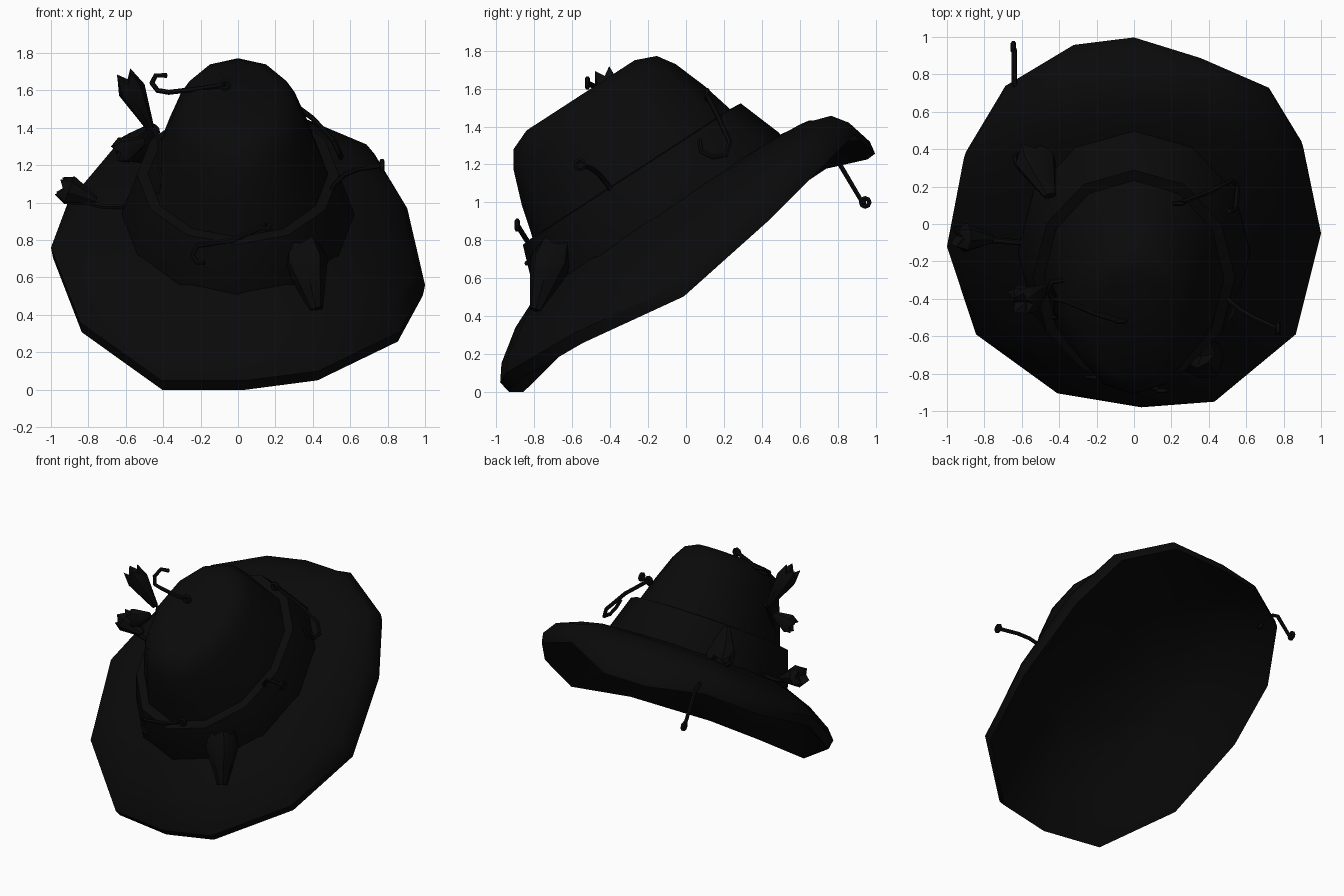
import bpy, bmesh, math
from mathutils import Vector

if "Cube" in bpy.data.objects:
    bpy.data.objects.remove(bpy.data.objects["Cube"])

black = bpy.data.materials.new("near_black")
black.diffuse_color = (0.003, 0.003, 0.003, 1)
black.use_nodes = True
black.node_tree.nodes["Principled BSDF"].inputs["Base Color"].default_value = black.diffuse_color

CA, SA = math.cos(math.radians(33)), math.sin(math.radians(33))
CY, CZ = -0.15, 0.94


def world(x, u, w):
    """Hat space (side, back, up the crown) to tilted world space."""
    return Vector((x, CY + CA * u - SA * w, CZ + SA * u + CA * w))


def local(x, y, z):
    y, z = y - CY, z - CZ
    return x, CA * y + SA * z, -SA * y + CA * z


def skin(name, rings, cap_start=False, cap_end=False, angle=40):
    """Bridge closed rings of points into one object."""
    bm = bmesh.new()
    vr = [[bm.verts.new(p) for p in r] for r in rings]
    n = len(vr[0])
    for a, b in zip(vr, vr[1:]):
        for i in range(n):
            j = (i + 1) % n
            bm.faces.new((a[i], a[j], b[j], b[i]))
    if cap_start:
        bm.faces.new(vr[0])
    if cap_end:
        bm.faces.new(vr[-1])
    bmesh.ops.recalc_face_normals(bm, faces=bm.faces)
    me = bpy.data.meshes.new(name)
    bm.to_mesh(me)
    bm.free()
    ob = bpy.data.objects.new(name, me)
    bpy.context.collection.objects.link(ob)
    me.materials.append(black)
    bpy.ops.object.select_all(action='DESELECT')
    ob.select_set(True)
    bpy.context.view_layer.objects.active = ob
    bpy.ops.object.shade_smooth_by_angle(angle=math.radians(angle))
    return ob


# Crown: twelve-sided oval lathe, (side radius, back radius, height)
def oval(rx, ru, w, n=12):
    return [world(rx * math.cos(2 * math.pi * i / n), ru * math.sin(2 * math.pi * i / n), w)
            for i in range(n)]


skin("crown", [oval(*p) for p in (
    (0.50, 0.64, 0.20), (0.48, 0.62, 0.26), (0.42, 0.575, 0.43), (0.35, 0.51, 0.61),
    (0.30, 0.45, 0.70), (0.21, 0.34, 0.745))], cap_end=True)

# Band around the crown base
skin("hat_band", [oval(*p) for p in (
    (0.62, 0.77, -0.03), (0.62, 0.77, 0.01), (0.54, 0.685, 0.25), (0.48, 0.62, 0.255))])

# Brim edge, read round from the front
edge = [(0.04, -0.98, 0.05), (0.43, -0.95, 0.10), (0.865, -0.59, 0.31), (1.0, -0.05, 0.56),
        (0.905, 0.41, 0.97), (0.73, 0.70, 1.26), (0.36, 0.86, 1.42), (0, 0.97, 1.32),
        (-0.325, 0.93, 1.29), (-0.695, 0.71, 1.24), (-0.91, 0.35, 1.0), (-1.0, -0.12, 0.76),
        (-0.845, -0.59, 0.36), (-0.41, -0.905, 0.05)]
outer = [local(*p) for p in edge]
angles = [math.atan2(u / 0.77, x / 0.62) for x, u, w in outer]


def brim_ring(t, k, back, drop=0.0):
    ring = []
    for (x, u, w), a in zip(outer, angles):
        c, s = 0.62 * math.cos(a), 0.77 * math.sin(a)
        kk = k - back * max(0, math.sin(a))
        ring.append(world(c + (x - c) * t, s + (u - s) * t, w * kk - drop))
    return ring


def inner_ring(rx, ru, w):
    return [world(rx * math.cos(a), ru * math.sin(a), w) for a in angles]


# Brim top, rolled edge, underside and shallow hollow in one skin
skin("brim_and_underside", [
    brim_ring(-0.06, 0, 0), brim_ring(0.45, 0.32, 0.24), brim_ring(0.85, 0.72, 0.30),
    brim_ring(1, 1, 0), brim_ring(0.97, 1.0, 0, 0.068), brim_ring(0.86, 0.95, 0.1, 0.06),
    brim_ring(0.4, 0.38, 0.1, 0.06), inner_ring(0.58, 0.68, -0.03),
    inner_ring(0.47, 0.45, 0.05)], cap_end=True)


# Wire hooks: swept tubes, optionally with a small ring eye at the end
def wire(name, pts, r=0.014, eye=True, plane=((1, 0, 0), (0, 0, 1))):
    cu = bpy.data.curves.new(name, 'CURVE')
    cu.dimensions = '3D'
    cu.bevel_depth = r
    cu.bevel_resolution = 1
    cu.use_fill_caps = True
    sp = cu.splines.new('POLY')
    sp.points.add(len(pts) - 1)
    for p, q in zip(sp.points, pts):
        p.co = (*q, 1)
    if eye:
        a, b = Vector(plane[0]), Vector(plane[1])
        ring = cu.splines.new('POLY')
        ring.points.add(7)
        ring.use_cyclic_u = True
        for i, p in enumerate(ring.points):
            t = i * math.pi / 4
            p.co = (*(Vector(pts[-1]) + 0.022 * (a * math.cos(t) + b * math.sin(t))), 1)
    ob = bpy.data.objects.new(name, cu)
    bpy.context.collection.objects.link(ob)
    cu.materials.append(black)
    bpy.ops.object.select_all(action='DESELECT')
    ob.select_set(True)
    bpy.context.view_layer.objects.active = ob
    bpy.ops.object.convert(target='MESH')
    bpy.ops.object.shade_smooth_by_angle(angle=math.radians(50))


SIDE = ((0, 1, 0), (0, 0, 1))
wire("top_hook", [(-0.38, -0.30, 1.68), (-0.44, -0.31, 1.68), (-0.46, -0.36, 1.64),
                  (-0.43, -0.40, 1.60), (-0.37, -0.41, 1.59), (-0.2, -0.48, 1.61), (-0.07, -0.52, 1.63)])
wire("front_hook", [(-0.18, -0.84, 0.68), (-0.22, -0.82, 0.68), (-0.245, -0.82, 0.72),
                    (-0.22, -0.82, 0.77), (-0.03, -0.84, 0.80), (0.15, -0.89, 0.88)])
wire("right_hook", [(0.49, -0.38, 1.03), (0.51, -0.41, 1.09), (0.57, -0.46, 1.15),
                    (0.64, -0.50, 1.18), (0.77, -0.56, 1.20)], plane=SIDE)
wire("brim_hook", [(-0.59, 0.65, 1.17), (-0.62, 0.69, 1.23), (-0.64, 0.75, 1.25),
                   (-0.64, 0.80, 1.22), (-0.64, 0.93, 1.0), (-0.645, 0.945, 1.0)], plane=SIDE)
wire("back_hook", [(0.51, 0.07, 1.33), (0.54, 0.08, 1.27), (0.55, 0.14, 1.24), (0.55, 0.21, 1.25),
                   (0.52, 0.23, 1.32), (0.40, 0.17, 1.45), (0.24, 0.11, 1.57)])
wire("left_thread", [(-0.45, -0.33, 1.40), (-0.42, -0.40, 1.33), (-0.42, -0.46, 1.2),
                     (-0.40, -0.50, 1.12), (-0.43, -0.50, 1.05)], eye=False)
wire("left_shank", [(-0.88, -0.08, 1.02), (-0.72, -0.09, 0.98), (-0.60, -0.10, 0.98),
                    (-0.58, -0.05, 1.02)], 0.016, eye=False)
wire("back_fly_shank", [(-0.58, 0.38, 1.22), (-0.64, 0.36, 1.27), (-0.63, 0.32, 1.33),
                        (-0.57, 0.28, 1.33)], eye=False)


# Feather flies: tapered bodies ending in a ragged fan
def fly(name, base, tip, r, squash=0.7, jagged=0.16):
    base, tip = Vector(base), Vector(tip)
    d = tip - base
    a = d.cross(Vector((0, 1, 0.2))).normalized()
    b = d.cross(a).normalized()
    rings = []
    for t, k in ((0, 0.3), (0.3, 0.6), (0.7, 1.0), (1, 0.75)):
        ring = []
        for i in range(8):
            g = i * math.pi / 4
            jag = (0.0 if i % 2 else -jagged) if t == 1 else 0
            ring.append(base + d * (t + jag) + r * k * (a * math.cos(g) + b * squash * math.sin(g)))
        rings.append(ring)
    rings.append([base + d * 0.75] * 8)
    skin(name, rings, cap_start=True)


fly("tall_fly", (-0.47, -0.34, 1.40), (-0.61, -0.44, 1.69), 0.075, 1.0)
fly("side_fly", (-0.45, 0.15, 1.40), (-0.56, 0.41, 1.24), 0.12, 0.7)
fly("front_fly", (0.42, -0.79, 0.43), (0.34, -0.68, 0.79), 0.12, 0.95, 0.08)
fly("brim_fly", (-0.76, -0.08, 1.01), (-0.96, -0.07, 1.09), 0.08, 1.0)
fly("crown_fly", (-0.50, -0.36, 1.33), (-0.66, -0.38, 1.26), 0.075)
